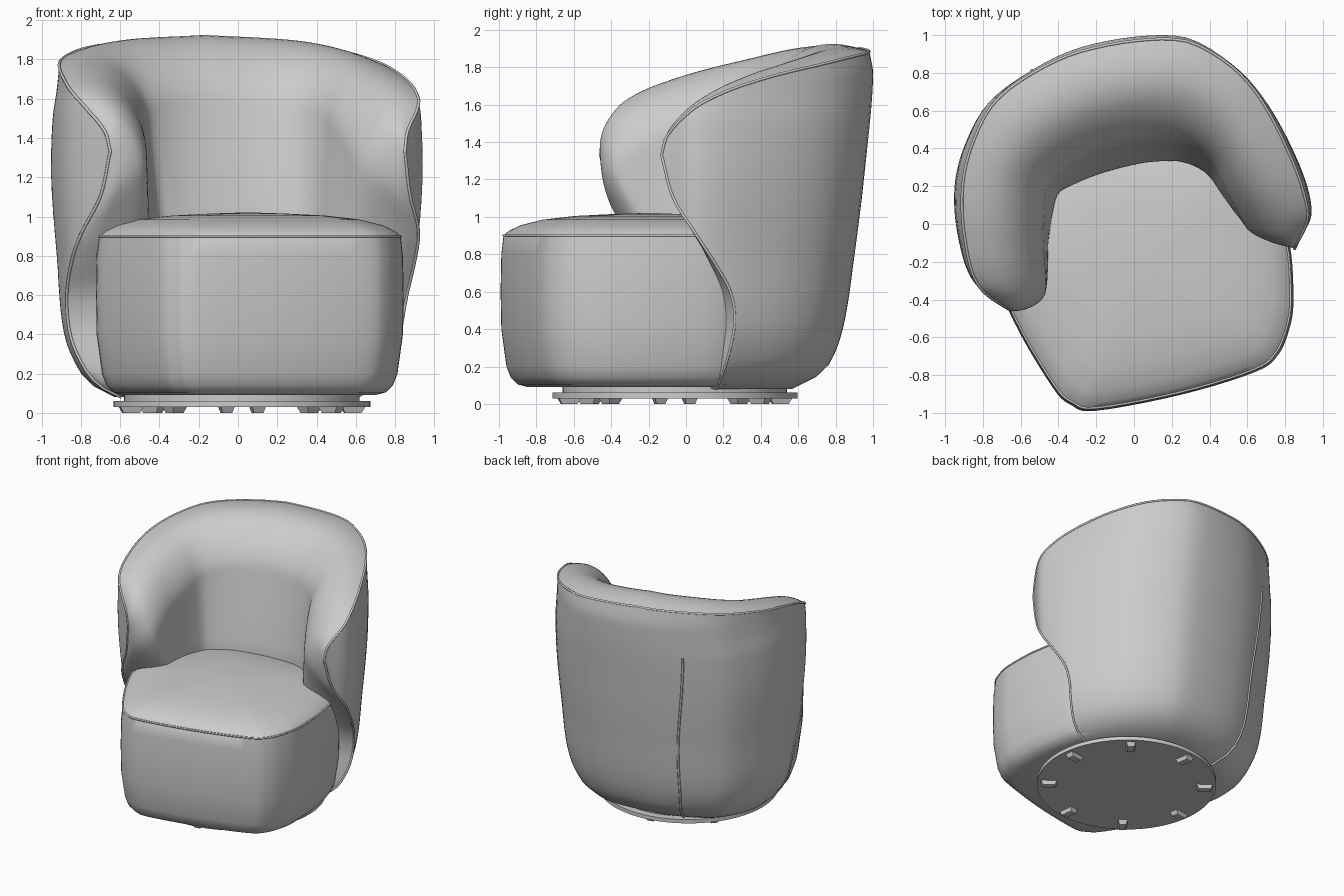
import bpy, bmesh, math
from mathutils import Vector, Matrix

if "Cube" in bpy.data.objects:
    bpy.data.objects.remove(bpy.data.objects["Cube"])

fabric = bpy.data.materials.new("grey upholstery")
fabric.diffuse_color = (0.6, 0.6, 0.6, 1)
fabric.use_nodes = True
fabric.node_tree.nodes["Principled BSDF"].inputs["Base Color"].default_value = fabric.diffuse_color


def hermite(xs, ys, x):
    """Smooth interpolation through points; ys may be floats or Vectors."""
    x = min(max(x, xs[0]), xs[-1])
    i = max(k for k in range(len(xs) - 1) if xs[k] <= x)
    slope = lambda k: (ys[min(k + 1, len(xs) - 1)] - ys[max(k - 1, 0)]) / \
        (xs[min(k + 1, len(xs) - 1)] - xs[max(k - 1, 0)])
    h = xs[i + 1] - xs[i]
    t = (x - xs[i]) / h
    return (ys[i] * (2*t**3 - 3*t**2 + 1) + slope(i) * (h * (t**3 - 2*t**2 + t))
            + ys[i + 1] * (3*t**2 - 2*t**3) + slope(i + 1) * (h * (t**3 - t**2)))


def table(pairs):
    xs, ys = zip(*pairs)
    return lambda x: hermite(xs, ys, x)


def finish(name, bm, angle=40):
    bmesh.ops.remove_doubles(bm, verts=bm.verts, dist=0.0005)
    bmesh.ops.recalc_face_normals(bm, faces=bm.faces)
    me = bpy.data.meshes.new(name)
    bm.to_mesh(me)
    bm.free()
    me.materials.append(fabric)
    ob = bpy.data.objects.new(name, me)
    bpy.context.collection.objects.link(ob)
    bpy.ops.object.select_all(action='DESELECT')
    ob.select_set(True)
    bpy.context.view_layer.objects.active = ob
    bpy.ops.object.shade_smooth_by_angle(angle=math.radians(angle))
    return ob


def piping(name, pts, r, cyclic=False):
    cu = bpy.data.curves.new(name, 'CURVE')
    cu.dimensions = '3D'
    cu.bevel_depth, cu.bevel_resolution, cu.use_fill_caps = r, 1, True
    sp = cu.splines.new('POLY')
    sp.points.add(len(pts) - 1)
    for p, c in zip(sp.points, pts):
        p.co = (*c, 1)
    sp.use_cyclic_u = cyclic
    cu.materials.append(fabric)
    bpy.context.collection.objects.link(bpy.data.objects.new(name, cu))


# wraparound backrest: plan curves, from left arm tip to right arm tip
OUT = [Vector(p) for p in ((-.65, -.48), (-.85, -.32), (-.93, -.08), (-.95, .19), (-.9, .42),
       (-.77, .66), (-.5, .85), (-.24, .95), (.13, 1), (.34, .97), (.61, .78), (.82, .45),
       (.94, .07), (.85, -.14))]
INN = [Vector(p) for p in ((-.52, -.54), (-.46, -.34), (-.455, -.12), (-.43, .06), (-.4, .16),
       (-.32, .21), (-.2, .26), (-.06, .3), (.1, .33), (.25, .33), (.38, .27), (.47, .15),
       (.59, -.02), (.7, -.19))]
arc = [0]
for p, q in zip(OUT, OUT[1:]):
    arc.append(arc[-1] + (q - p).length)
half = arc[-1] / 2
arc = [d / half - 1 for d in arc]

wide = table([(.08, .66), (.12, .75), (.2, .84), (.4, .93), (.8, .97), (1.2, 1), (1.5, .992),
              (1.65, .97), (1.8, .955), (1.95, .95)])
deep = table([(.08, .52), (.12, .62), (.2, .73), (.4, .82), (.8, .89), (1.2, .945), (1.75, 1), (1.92, .97)])
reach = table([(.08, .8), (.3, .77), (.45, .76), (.6, .778), (.75, .83), (.9, .89), (1.1, .965), (1.33, 1)])
rim_z = table([(0, 1.9), (.31, 1.87), (.59, 1.785), (.76, 1.7), (.87, 1.61), (.93, 1.53), (.985, 1.42), (1, 1.33)])


def roll(x):
    x = min(max(x, 0), 1)
    return math.sqrt(1 - (1 - x) ** 2)


def shell_point(a, v, inner):
    top = rim_z(abs(a))
    z = .08 + v * (top - .08)
    ext = reach(.08 + v * 1.25)
    o = hermite(arc, OUT, a * ext)
    p = Vector((o.x * wide(z), .1 + (o.y - .1) * deep(z), z))
    if inner:
        side = roll((1 - abs(a)) * ext * half / .15)
        q = min(1, (1 - v) * (top - .08) / .29)
        k = min(max((z - 1) / .8, 0), 1)
        w = side * roll(q) * (1 - .23 * k * (1 - a * a))
        i = hermite(arc, INN, a * ext)
        p = p.lerp(Vector((i.x, i.y, z)), w)
        p.z += .14 * (1 - .5 * a * a) * side * roll(q) * (1 - q) ** 2
    return p


NC, NR = 80, 44
cols = [math.sin((i / NC - .5) * math.pi) for i in range(NC + 1)]
rows = [math.sin(j / NR * math.pi / 2) for j in range(NR + 1)]
bm = bmesh.new()
G = [[[bm.verts.new(shell_point(a, v, s)) for v in rows] for a in cols] for s in (False, True)]
for g in G:
    for i in range(NC):
        for j in range(NR):
            bm.faces.new((g[i][j], g[i + 1][j], g[i + 1][j + 1], g[i][j + 1]))
for i in range(NC):
    bm.faces.new((G[0][i][0], G[0][i + 1][0], G[1][i + 1][0], G[1][i][0]))
finish("backrest", bm)

# piping along the backrest rim and the seam down its back
rim = [shell_point(-1, v, False) for v in rows] + [shell_point(a, 1, False) for a in cols[1:-1]] \
    + [shell_point(1, v, False) for v in reversed(rows)]
piping("backrest_piping", [p for i, p in enumerate(rim) if not i or (p - rim[i - 1]).length > .002], .008)
piping("back_seam", [shell_point(-.19, j / 30, False) for j in range(25)], .009)

# seat block with crowned top
SEAT = [Vector(p) for p in ((-.72, -.25), (-.63, -.52), (-.43, -.86), (-.33, -.955), (-.2, -.985),
        (.25, -.9), (.64, -.78), (.76, -.69), (.82, -.55), (.84, -.4), (.82, -.1), (.72, .25),
        (.45, .45), (-.3, .42), (-.62, .1))]
n = len(SEAT)
ring_xs, ring_ys = list(range(-2, n + 3)), [SEAT[k % n] for k in range(-2, n + 3)]
outline = [hermite(ring_xs, ring_ys, k / 5) for k in range(n * 5)]
mid = Vector((.05, -.2))


def seat_ring(z, s):
    return [Vector((*(mid + (p - mid) * s), z)) for p in outline]


bm = bmesh.new()
prev = None
for z, s in ((.09, .82), (.105, .89), (.14, .935), (.2, .965), (.4, 1), (.6, 1.005), (.8, 1), (.9, .985),
             (.925, .95), (.955, .87), (.985, .72), (1.005, .5), (1.015, .25), (1.02, .06)):
    ring = [bm.verts.new(p) for p in seat_ring(z, s)]
    if prev:
        for k in range(len(ring)):
            m = (k + 1) % len(ring)
            bm.faces.new((prev[k], prev[m], ring[m], ring[k]))
    else:
        bm.faces.new(ring[::-1])
    prev = ring
bm.faces.new(prev)
finish("seat", bm)
piping("seat_piping", seat_ring(.9, .985), .007, True)

# round swivel base
BASE = Vector((.02, -.06, 0))
for name, r, z0, z1 in (("base_plate", .655, .03, .06), ("base_spacer", .6, .055, .1)):
    bm = bmesh.new()
    bmesh.ops.create_cone(bm, cap_ends=True, segments=64, radius1=r, radius2=r, depth=z1 - z0,
                          matrix=Matrix.Translation(BASE + Vector((0, 0, (z0 + z1) / 2))))
    finish(name, bm)

# eight tapered glides under the base
for k in range(8):
    bm = bmesh.new()
    bmesh.ops.create_cube(bm, size=1)
    for v in bm.verts:
        t = .7 if v.co.z < 0 else 1
        v.co = Vector((v.co.x * .12 * t, v.co.y * .07 * t, v.co.z * .032 + .016))
    ang = math.radians(8 + 45 * k)
    bm.transform(Matrix.Translation(BASE) @ Matrix.Rotation(ang, 4, 'Z') @ Matrix.Translation((.57, 0, 0)))
    finish("glide_%d" % (k + 1), bm)
